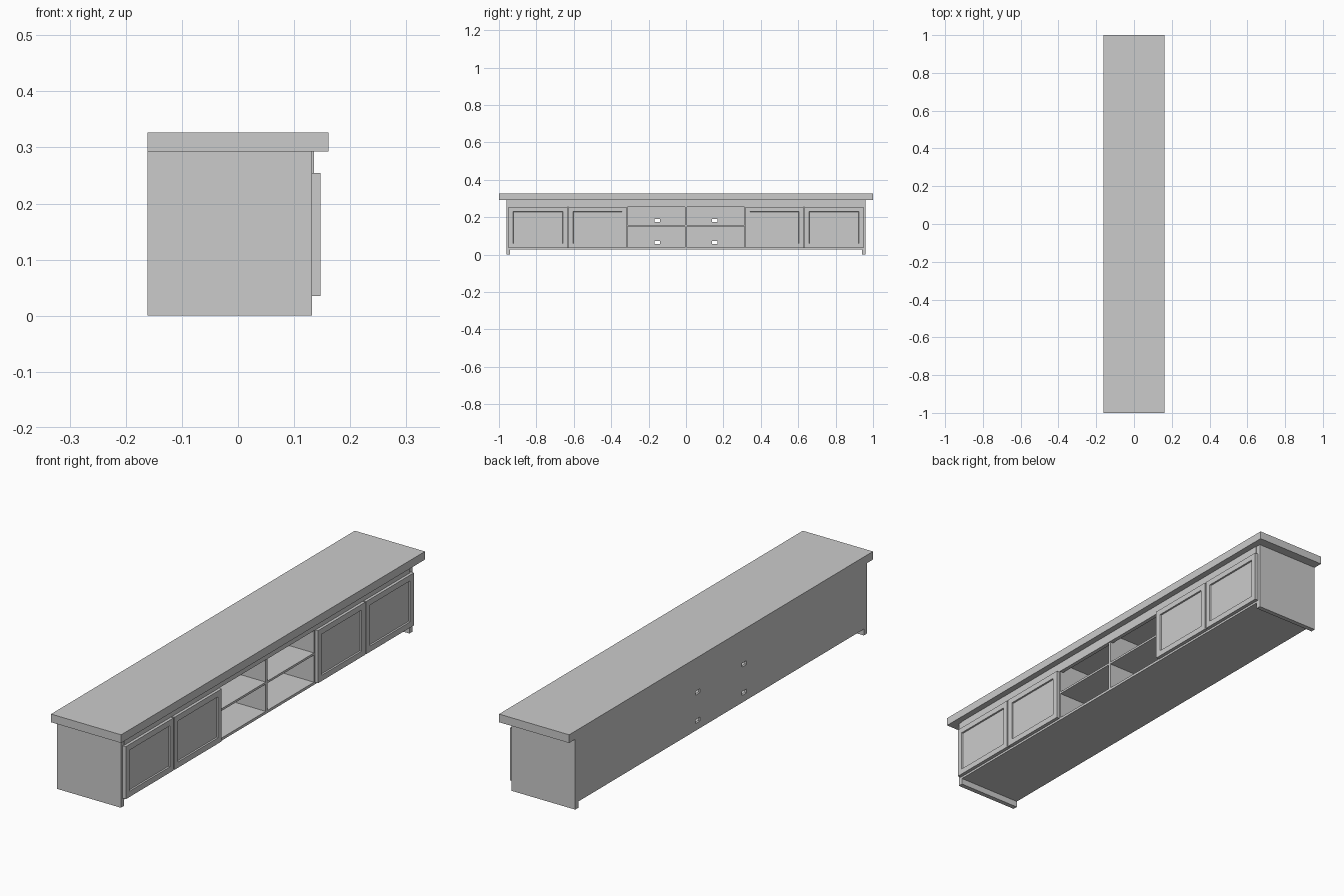
import bpy, bmesh

if "Cube" in bpy.data.objects:
    bpy.data.objects.remove(bpy.data.objects["Cube"])


def box(name, x, y, z):
    """Axis-aligned box from (min, max) ranges."""
    bm = bmesh.new()
    bmesh.ops.create_cube(bm, size=1)
    for v in bm.verts:
        for i, (lo, hi) in enumerate((x, y, z)):
            v.co[i] = hi if v.co[i] > 0 else lo
    mesh = bpy.data.meshes.new(name)
    bm.to_mesh(mesh)
    bm.free()
    ob = bpy.data.objects.new(name, mesh)
    bpy.context.collection.objects.link(ob)
    return ob


def door(name, y):
    """Door slab with a recessed centre panel on its +x face."""
    ob = box(name, (0.132, 0.147), y, (0.035, 0.254))
    bm = bmesh.new()
    bm.from_mesh(ob.data)
    bm.normal_update()
    front = [f for f in bm.faces if f.normal.x > 0.9]
    bmesh.ops.inset_region(bm, faces=front, thickness=0.034)
    bmesh.ops.inset_region(bm, faces=front, thickness=0.002, depth=-0.006)
    bm.to_mesh(ob.data)
    bm.free()


def mirrored(lo, hi, sign):
    return tuple(sorted((lo * sign, hi * sign)))


BACK, FRONT = -0.1615, 0.132

# Carcass
box("top_board", (BACK, 0.1615), (-1, 1), (0.293, 0.327))
box("bottom_board", (BACK + 0.01, FRONT), (-0.94, 0.94), (0.026, 0.037))
box("top_rail", (0.118, 0.135), (-0.94, 0.94), (0.254, 0.293))
back = box("back_panel", (BACK, BACK + 0.01), (-0.94, 0.94), (0.026, 0.293))

# Centre compartments
box("centre_divider", (BACK + 0.01, FRONT), (-0.006, 0.006), (0.037, 0.293))

for s, side in ((-1, "left"), (1, "right")):
    box(side + "_side", (BACK, FRONT), mirrored(0.94, 0.96, s), (0, 0.293))
    box(side + "_divider", (BACK + 0.01, FRONT), mirrored(0.312, 0.324, s), (0.037, 0.293))
    box(side + "_shelf", (BACK + 0.01, FRONT), mirrored(0.006, 0.312, s), (0.150, 0.159))
    door(side + "_inner_door", mirrored(0.317, 0.628, s))
    door(side + "_outer_door", mirrored(0.634, 0.948, s))

    # Cable holes through the back panel
    for z in (0.064, 0.182):
        cutter = box("hole_cutter", (BACK - 0.02, BACK + 0.03),
                     mirrored(0.138, 0.168, s), (z - 0.008, z + 0.008))
        cutter.hide_render = True
        mod = back.modifiers.new("cable_hole", 'BOOLEAN')
        mod.operation = 'DIFFERENCE'
        mod.solver = 'EXACT'
        mod.object = cutter
        bpy.context.view_layer.objects.active = back
        bpy.ops.object.modifier_apply(modifier=mod.name)
        bpy.data.objects.remove(cutter)
